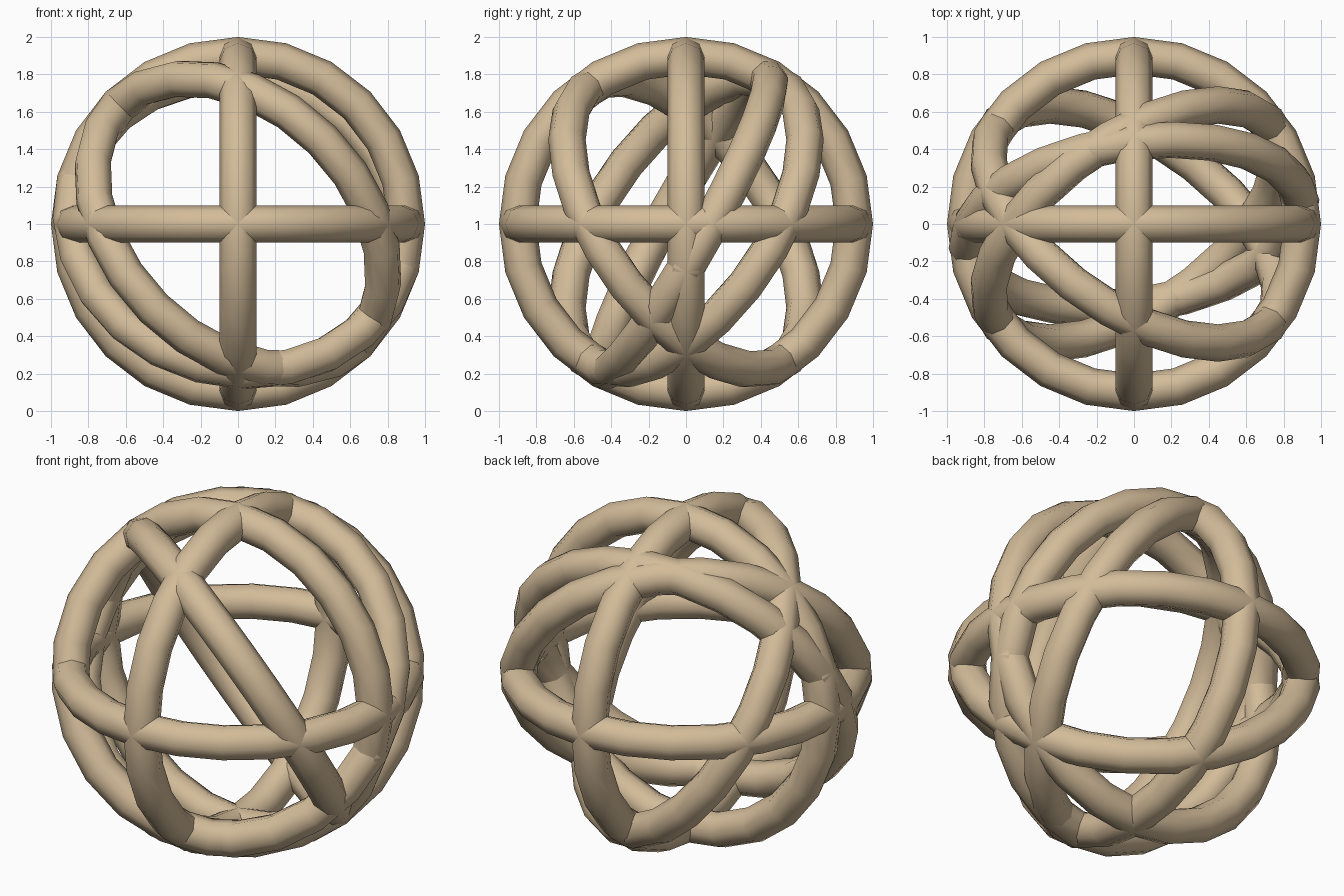
import bpy
from math import radians

cube = bpy.data.objects.get("Cube")
if cube:
    bpy.data.objects.remove(cube, do_unlink=True)

# Single warm tan colour
tan = bpy.data.materials.new("warm_tan")
tan.use_nodes = True
colour = (0.65, 0.50, 0.32, 1)
tan.diffuse_color = colour
bsdf = next(n for n in tan.node_tree.nodes if n.type == "BSDF_PRINCIPLED")
bsdf.inputs["Base Color"].default_value = colour
bsdf.inputs["Roughness"].default_value = 0.6


def ring(name, rx, ry):
    """A round hoop centred in the sphere, tilted about x and then y (degrees)."""
    bpy.ops.mesh.primitive_torus_add(
        major_radius=0.9, minor_radius=0.1, major_segments=24, minor_segments=8,
        location=(0, 0, 1), rotation=(radians(rx), radians(ry), 0))
    hoop = bpy.context.object
    hoop.name = name
    hoop.data.materials.append(tan)
    bpy.ops.object.shade_smooth()


# Three hoops square to one another
ring("horizontal_ring", 0, 0)
ring("front_ring", 90, 0)
ring("side_ring", 0, 90)

# Three slanted hoops woven between them
ring("slanted_ring_front", -45, 45)
ring("slanted_ring_back", 45, 45)
ring("steep_ring", 60, 15)
